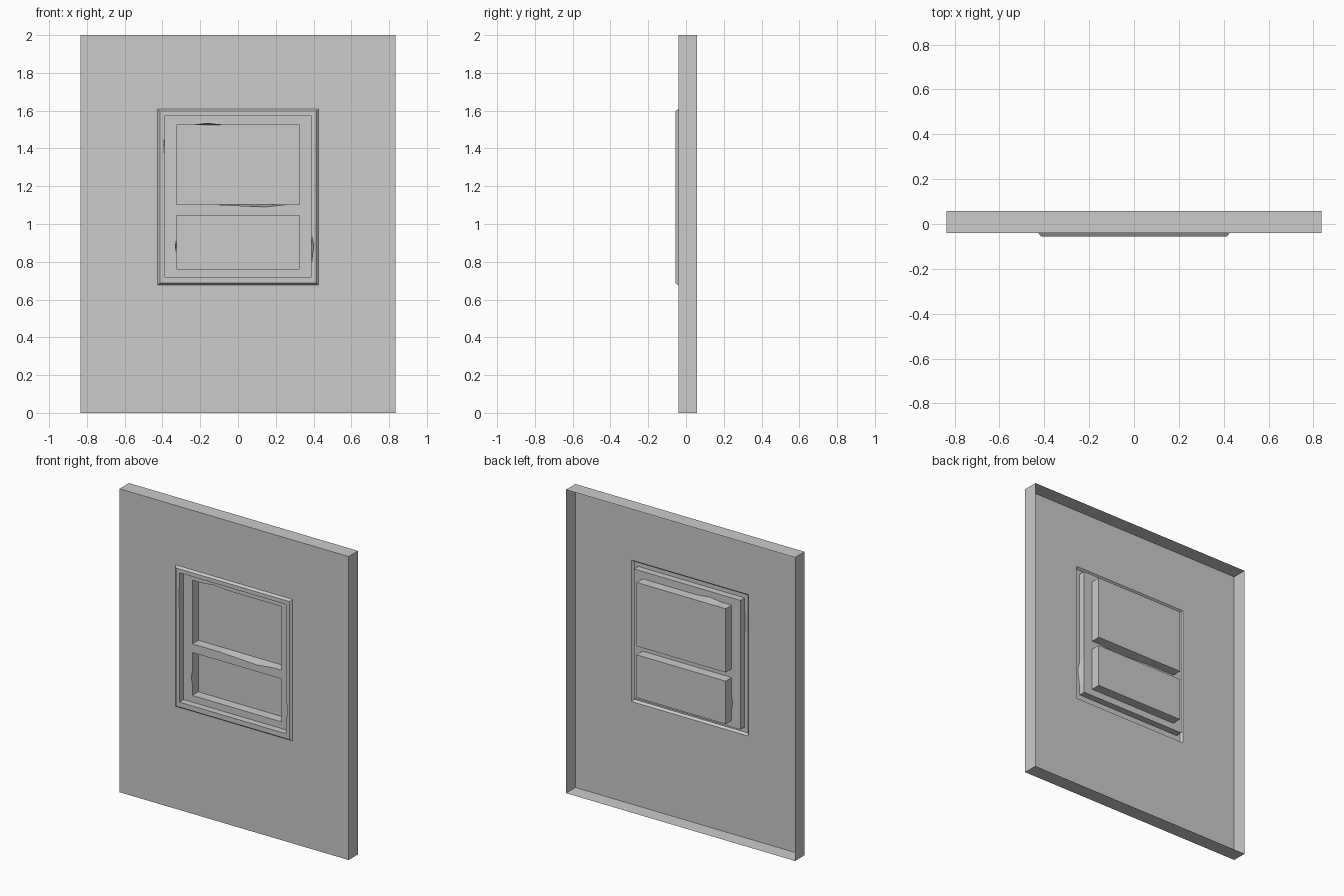
import bpy, bmesh

if "Cube" in bpy.data.objects:
    bpy.data.objects.remove(bpy.data.objects["Cube"])

# depth levels, front to back
TRIM_Y, WALL_Y, FRAME_Y, PANE_Y, BACK_Y = -0.056, -0.041, -0.012, 0.051, 0.057


def loop(x, z0, z1, chips=()):
    """Counter-clockwise rectangle seen from the front.
    chips: (side, start, peak, end, depth), listed in travel order.
    Returns chipped points and the matching straight points."""
    corners = [(-x, z0), (x, z0), (x, z1), (-x, z1)]
    out = [(0, -1), (1, 0), (0, 1), (-1, 0)]
    chipped, straight = [], []
    for s, (cx, cz) in enumerate(corners):
        chipped.append((cx, cz))
        straight.append((cx, cz))
        for side, a, p, b, depth in chips:
            if side != s:
                continue
            for t, d in ((a, 0), (p, depth), (b, 0)):
                px, pz = (t, cz) if s in (0, 2) else (cx, t)
                straight.append((px, pz))
                chipped.append((px + out[s][0] * d, pz + out[s][1] * d))
    return chipped, straight


def ring(bm, pts, y):
    return [bm.verts.new((x, y, z)) for x, z in pts]


def loft(bm, front, y0, back, y1, inward=False):
    """Band between two matching loops."""
    a, b = ring(bm, front, y0), ring(bm, back, y1)
    n = len(a)
    for i in range(n):
        j = (i + 1) % n
        f = [a[i], b[i], b[j], a[j]]
        bm.faces.new(f[::-1] if inward else f)


def sheet(bm, outer, holes, y):
    """Flat front-facing sheet with holes."""
    edges = []
    for pts in [outer] + holes:
        v = ring(bm, pts, y)
        edges += [bm.edges.new((v[i], v[i - 1])) for i in range(len(v))]
    res = bmesh.ops.triangle_fill(bm, use_beauty=True, edges=edges, normal=(0, -1, 0))
    for f in res["geom"]:
        if isinstance(f, bmesh.types.BMFace):
            f.normal_update()
            if f.normal.y > 0:
                f.normal_flip()


def finish(bm, name):
    bmesh.ops.remove_doubles(bm, verts=bm.verts, dist=1e-5)
    me = bpy.data.meshes.new(name)
    bm.to_mesh(me)
    bm.free()
    bpy.context.collection.objects.link(bpy.data.objects.new(name, me))


# outlines
wall = loop(0.835, 0, 2)[0]
trim_base = loop(0.426, 0.676, 1.608)[0]
trim_top = loop(0.414, 0.687, 1.597)[0]
opening = loop(0.388, 0.719, 1.571,
               [(1, 0.784, 0.89, 0.948, 0.014), (3, 1.49, 1.42, 1.31, 0.004)])
upper = loop(0.325, 1.103, 1.523,
             [(0, -0.12, 0.145, 0.26, 0.013), (2, -0.07, -0.165, -0.246, 0.01)])
lower = loop(0.325, 0.763, 1.046, [(3, 0.92, 0.88, 0.84, 0.007)])

# wall panel, open at the back
bm = bmesh.new()
sheet(bm, wall, [trim_base], WALL_Y)
loft(bm, wall, WALL_Y, wall, BACK_Y)
finish(bm, "wall_panel")

# raised trim with sloped rim and reveal
bm = bmesh.new()
loft(bm, trim_top, TRIM_Y, trim_base, WALL_Y)
sheet(bm, trim_top, [opening[0]], TRIM_Y)
loft(bm, opening[0], TRIM_Y, opening[1], FRAME_Y, inward=True)
finish(bm, "window_trim")

# sash frame with two pane openings
bm = bmesh.new()
sheet(bm, opening[1], [upper[0], lower[0]], FRAME_Y)
for chipped, straight in (upper, lower):
    loft(bm, chipped, FRAME_Y, straight, PANE_Y, inward=True)
finish(bm, "window_frame")

# recessed panes
for name, pts in (("upper_pane", upper[1]), ("lower_pane", lower[1])):
    bm = bmesh.new()
    bm.faces.new(ring(bm, pts, PANE_Y))
    finish(bm, name)
